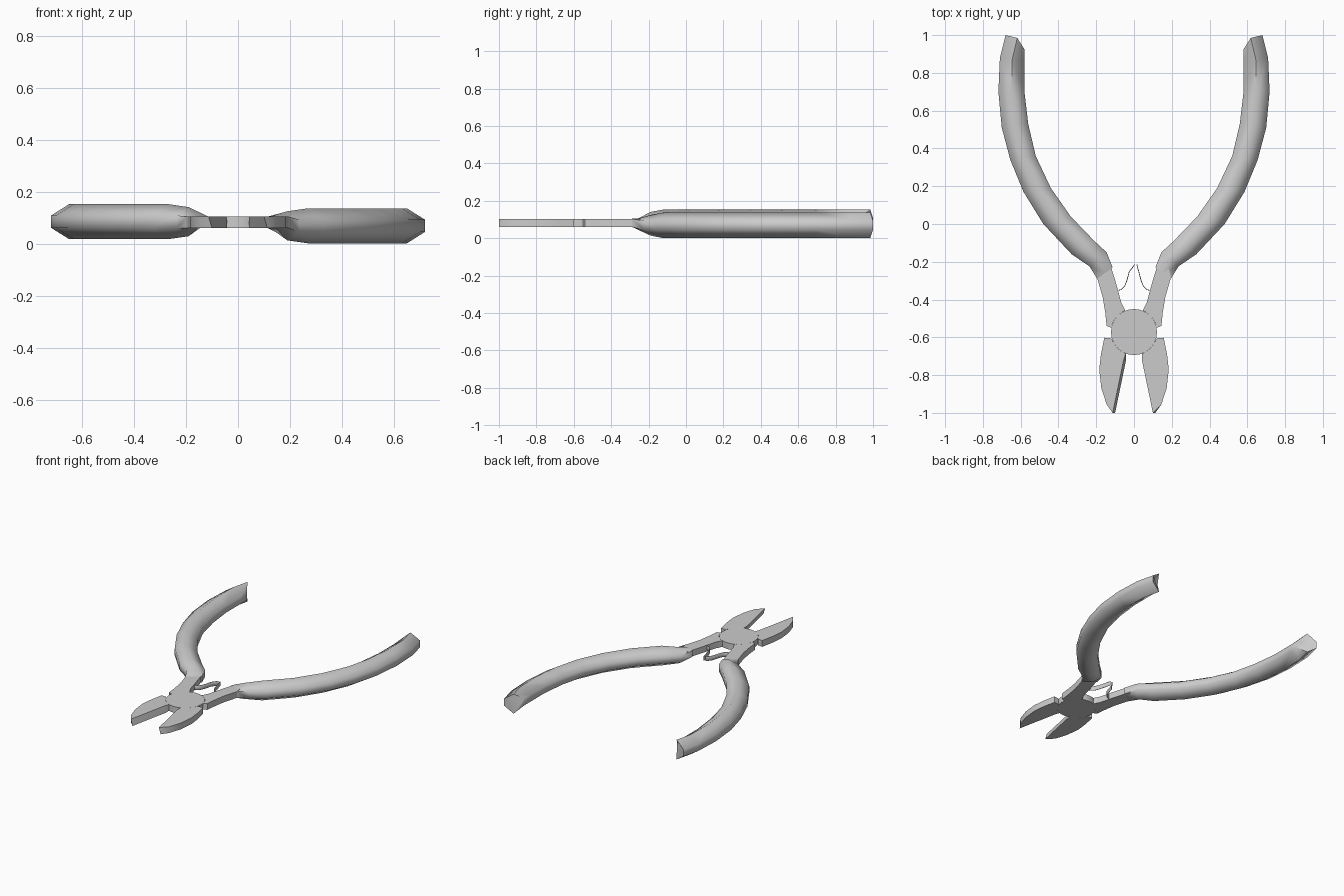
import bpy
import bmesh
from math import cos, sin, radians
from mathutils import Vector

cube = bpy.data.objects.get("Cube")
if cube:
    bpy.data.objects.remove(cube, do_unlink=True)

steel = bpy.data.materials.new("plain grey")
steel.use_nodes = True
grey = (0.6, 0.6, 0.6, 1)
steel.diffuse_color = grey
steel.node_tree.nodes["Principled BSDF"].inputs["Base Color"].default_value = grey

LOW, HIGH = 0.061, 0.104
MID = (LOW + HIGH) / 2
PIVOT = Vector((0, -0.572))
RADIUS = 0.122


def finish(bm, name, angle=30):
    bmesh.ops.recalc_face_normals(bm, faces=bm.faces)
    mesh = bpy.data.meshes.new(name)
    bm.to_mesh(mesh)
    bm.free()
    mesh.materials.append(steel)
    ob = bpy.data.objects.new(name, mesh)
    bpy.context.collection.objects.link(ob)
    bpy.ops.object.select_all(action='DESELECT')
    ob.select_set(True)
    bpy.context.view_layer.objects.active = ob
    bpy.ops.object.shade_smooth_by_angle(angle=radians(angle))
    return ob


def arc(start, end, steps):
    """Points on the pivot disc rim, angles in degrees."""
    angles = [radians(start + (end - start) * i / steps) for i in range(steps + 1)]
    return [(RADIUS * cos(a), PIVOT.y + RADIUS * sin(a)) for a in angles]


def slab(name, outline, z0, z1, side, bevelled=()):
    """Flat plate; side -1 turns it half a turn about the long axis.
    Bevelled points are pushed sideways on the underside (cutting edge)."""
    bm = bmesh.new()

    def ring(z, push):
        return [bm.verts.new((side * (x + (push if i in bevelled else 0)), y,
                              MID + side * (z - MID)))
                for i, (x, y) in enumerate(outline)]
    bottom, top = ring(z0, 0.013), ring(z1, 0)
    bm.faces.new(bottom)
    bm.faces.new(top)
    n = len(outline)
    for i in range(n):
        j = (i + 1) % n
        bm.faces.new((bottom[i], bottom[j], top[j], top[i]))
    return finish(bm, name)


# Grip stations: outer x, outer y, inner x, inner y, ridge half height
GRIP = [(0.195, -0.29, 0.113, -0.23, 0.0215),
        (0.235, -0.225, 0.145, -0.15, 0.056),
        (0.33, -0.16, 0.21, -0.09, 0.0675),
        (0.48, 0.0, 0.335, 0.04, 0.0675),
        (0.585, 0.17, 0.44, 0.19, 0.0675),
        (0.655, 0.34, 0.52, 0.36, 0.0675),
        (0.70, 0.51, 0.56, 0.53, 0.0675),
        (0.718, 0.70, 0.58, 0.70, 0.0675),
        (0.71, 0.88, 0.58, 0.86, 0.0675),
        (0.68, 1.0, 0.58, 0.925, 0.0675)]


def grip(name, side, centre):
    """Six-sided tapering sleeve swept along the bent handle."""
    bm = bmesh.new()
    rings = []
    for k, (ox, oy, ix, iy, h) in enumerate(GRIP):
        z = MID if k == 0 else centre
        e = 0.024 if k else h
        mx, my = (ox + ix) / 2, (oy + iy) / 2
        if k == len(GRIP) - 1:
            mx, my = 0.618, 0.985
        pts = [(mx, my, h), (ox, oy, e), (ox, oy, -e),
               (mx, my, -h), (ix, iy, -e), (ix, iy, e)]
        rings.append([bm.verts.new((side * x, y, z + dz)) for x, y, dz in pts])
    for a, b in zip(rings, rings[1:]):
        for i in range(6):
            j = (i + 1) % 6
            bm.faces.new((a[i], a[j], b[j], b[i]))
    bm.faces.new(rings[0])
    bm.faces.new(rings[-1])
    return finish(bm, name, 65)


def spring(name, side, tip_x):
    """Thin bent leaf standing on edge between the arms."""
    curve = bpy.data.curves.new(name, 'CURVE')
    curve.dimensions = '3D'
    curve.extrude = 0.014
    curve.bevel_depth = 0.002
    curve.bevel_resolution = 0
    line = curve.splines.new('POLY')
    path = [(0.088, -0.352), (0.068, -0.347), (0.05, -0.33),
            (0.037, -0.297), (0.026, -0.255)]
    points = [(side * x, y) for x, y in path] + [(tip_x, -0.215)]
    line.points.add(len(points) - 1)
    for p, (x, y) in zip(line.points, points):
        p.co = (x, y, MID, 1)
    curve.materials.append(steel)
    ob = bpy.data.objects.new(name, curve)
    bpy.context.collection.objects.link(ob)


# Each half: an arm on one side, half of the pivot disc, a jaw on the other
ARM = [(-0.118, -0.55), (-0.145, -0.54), (-0.152, -0.47), (-0.165, -0.39),
       (-0.195, -0.285), (-0.185, -0.24), (-0.13, -0.2), (-0.105, -0.28),
       (-0.085, -0.35), (-0.068, -0.415)]
JAW = [(0.042, -0.72), (0.1, -1.0), (0.145, -0.955), (0.173, -0.87),
       (0.184, -0.77), (0.175, -0.69), (0.157, -0.602), (0.122, -0.605)]

for side, arm_name in ((1, "right"), (-1, "left")):
    jaw_name = "left" if side == 1 else "right"
    slab(arm_name + "_arm", ARM + arc(112, 168, 6), LOW, HIGH, side)
    slab(jaw_name + "_jaw", JAW + arc(-22, -69, 6), LOW, HIGH, side, (0, 1))
    slab(arm_name + "_pivot_disc", arc(0, 345, 23), MID, HIGH, side)
    grip(arm_name + "_grip", -side, MID + side * 0.008 - 0.0055)

spring("right_spring_leaf", -1, 0.003)
spring("left_spring_leaf", 1, 0.015)
